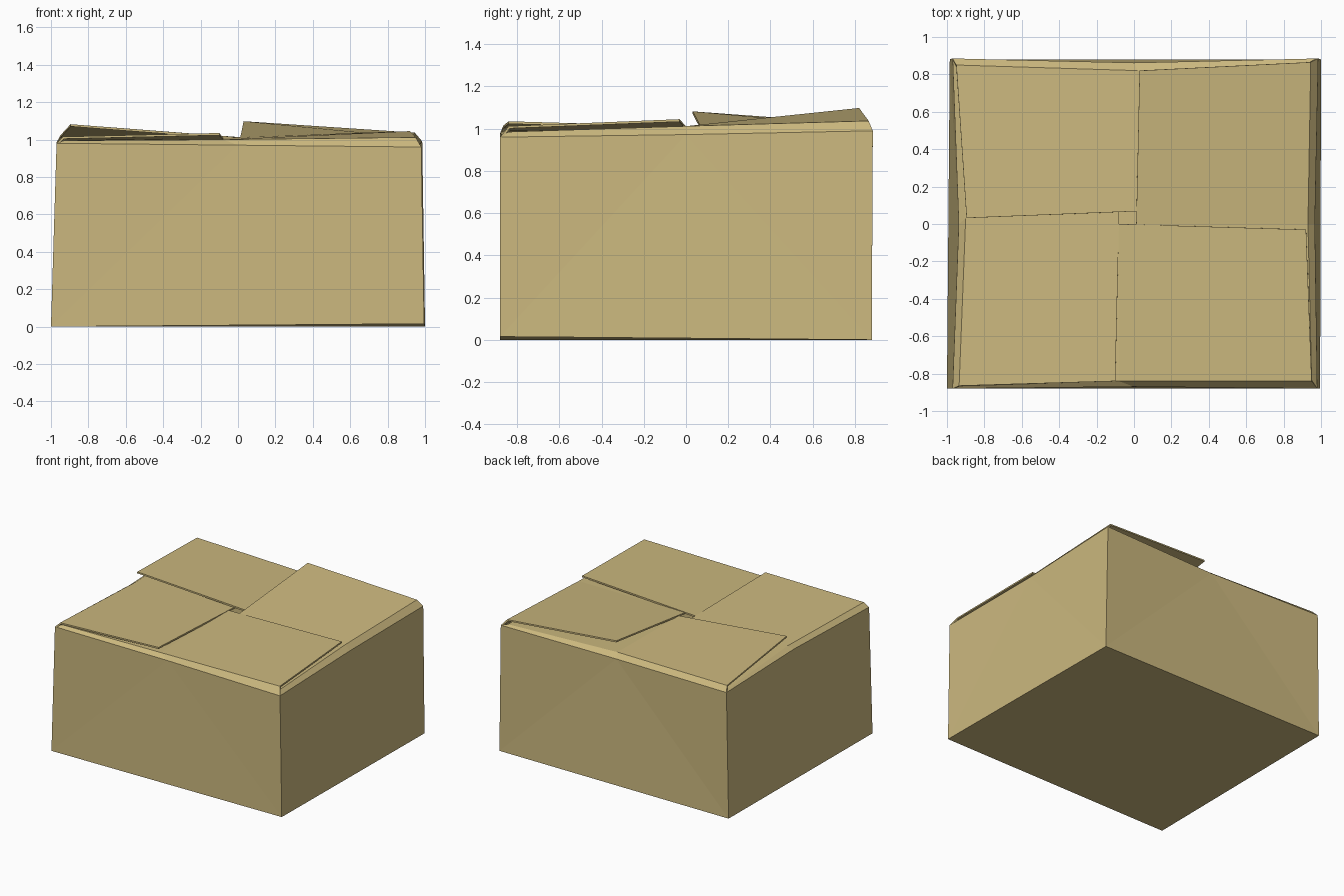
import bpy
import bmesh

if "Cube" in bpy.data.objects:
    bpy.data.objects.remove(bpy.data.objects["Cube"])

THICK = 0.012

card = bpy.data.materials.new("cardboard")
card.diffuse_color = (0.60, 0.48, 0.21, 1)
card.use_nodes = True
card.node_tree.nodes["Principled BSDF"].inputs["Base Color"].default_value = card.diffuse_color


def sheet(name, verts, faces):
    """Flat-shaded card sheet, thickened towards the inside of the box."""
    bm = bmesh.new()
    vs = [bm.verts.new(v) for v in verts]
    for f in faces:
        bm.faces.new([vs[i] for i in f])
    bm.normal_update()
    me = bpy.data.meshes.new(name)
    bm.to_mesh(me)
    bm.free()
    me.materials.append(card)
    ob = bpy.data.objects.new(name, me)
    bpy.context.collection.objects.link(ob)
    mod = ob.modifiers.new("thickness", 'SOLIDIFY')
    mod.thickness = THICK
    mod.offset = -1
    return ob


# Box outline, counter-clockwise from front left; rim middles bow inwards
base = [(-1, -.88, 0), (.995, -.88, .015), (1, .88, 0), (-.985, .88, 0)]
rim = [(-.97, -.88, .98), (.98, -.88, .96), (.985, .885, .99), (-.97, .885, .985)]
mid = [(0, -.87, .97), (.967, 0, .972), (0, .862, .98), (-.937, 0, .98)]

# Floor and four walls
faces = [(3, 2, 1, 0)]
for i in range(4):
    j = (i + 1) % 4
    faces += [(i, 8 + i, 4 + i), (i, j, 8 + i), (j, 4 + j, 8 + i)]
sheet("box_body", base + rim + mid, faces)

# Flaps woven as a pinwheel: fold line and free edge, in outline order
flaps = {
    "front_flap": ([(-.93, -.85, .995), (-.08, -.84, 1.0), (.95, -.84, 1.012)],
                   [(-.89, -.02, .985), (-.08, 0, 1.01), (.92, -.03, 1.045)]),
    "right_flap": ([(.95, -.84, .985), (.93, 0, 1.012), (.945, .865, 1.037)],
                   [(.0, -.83, .98), (.012, 0, 1.01), (.03, .82, 1.098)]),
    "back_flap": ([(.94, .86, 1.0), (.02, .82, 1.012), (-.95, .85, 1.022)],
                  [(.91, .05, .985), (.012, .068, 1.012), (-.895, .032, 1.082)]),
    "left_flap": ([(-.95, .84, .99), (-.90, .03, 1.005), (-.935, -.865, 1.015)],
                  [(-.06, .81, .985), (-.08, .03, 1.01), (-.10, -.84, 1.035)]),
}
for i, (name, (fold, edge)) in enumerate(flaps.items()):
    hinge = [rim[i], mid[i], rim[(i + 1) % 4]]
    grid = [(r * 3 + c, r * 3 + c + 1, r * 3 + c + 4, r * 3 + c + 3)
            for r in range(2) for c in range(2)]
    sheet(name, hinge + fold + edge, grid)
